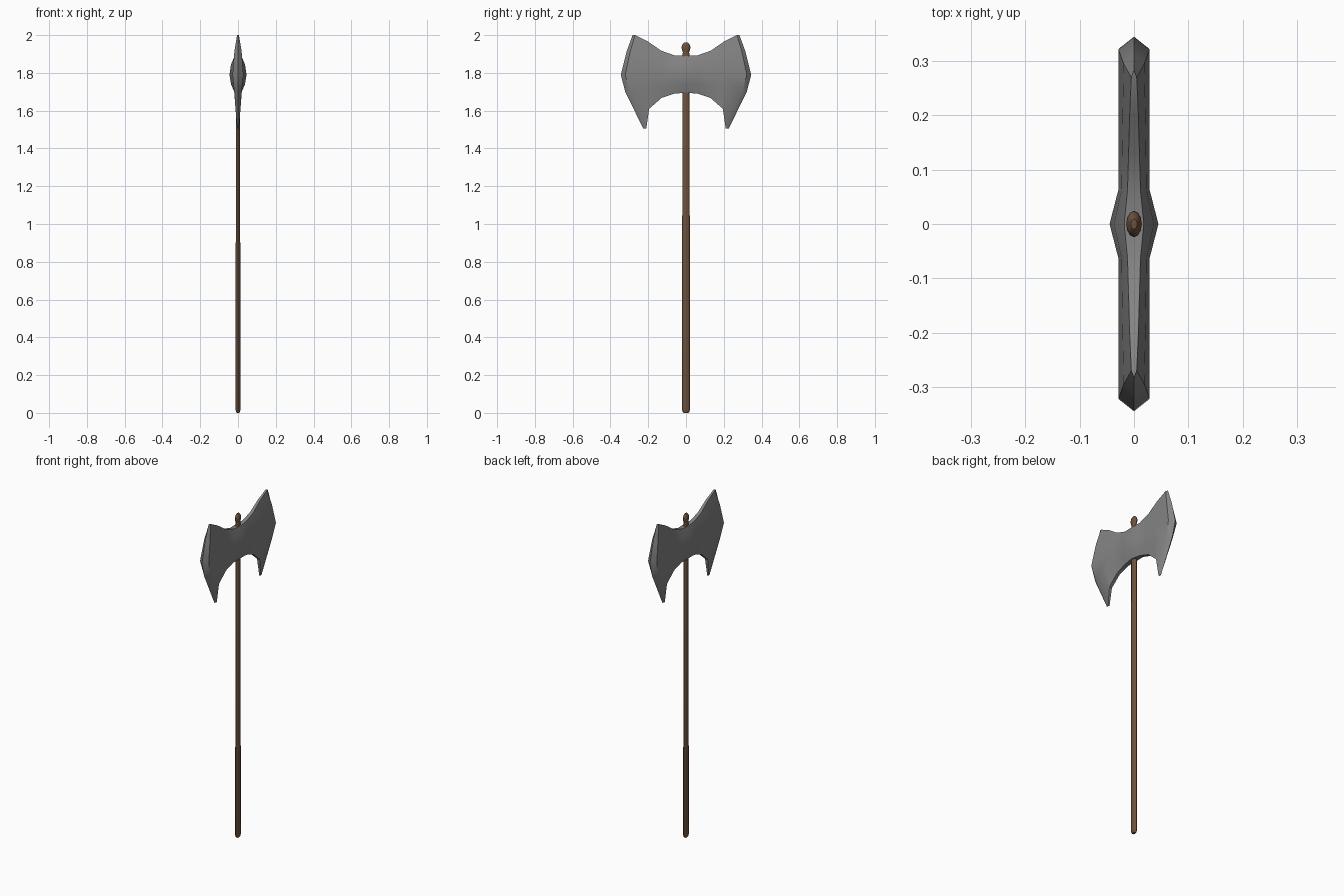
import bpy, bmesh, math

if "Cube" in bpy.data.objects:
    bpy.data.objects.remove(bpy.data.objects["Cube"])


def material(name, rgb):
    m = bpy.data.materials.new(name)
    m.diffuse_color = (*rgb, 1)
    m.use_nodes = True
    m.node_tree.nodes["Principled BSDF"].inputs["Base Color"].default_value = m.diffuse_color
    return m


def finish(bm, name, mat, angle):
    bmesh.ops.remove_doubles(bm, verts=bm.verts, dist=0.0005)
    bmesh.ops.recalc_face_normals(bm, faces=bm.faces)
    me = bpy.data.meshes.new(name)
    bm.to_mesh(me)
    bm.free()
    me.materials.append(mat)
    ob = bpy.data.objects.new(name, me)
    bpy.context.collection.objects.link(ob)
    bpy.ops.object.select_all(action='DESELECT')
    bpy.context.view_layer.objects.active = ob
    ob.select_set(True)
    bpy.ops.object.shade_smooth_by_angle(angle=math.radians(angle))
    return ob


steel = material("grey_steel", (0.23, 0.23, 0.23))
wood = material("brown_wood", (0.155, 0.085, 0.045))

# Double blade: columns from the centre outwards, five (y, z, half thickness) rows each
columns = [
    [(0, 1.89, .018), (0, 1.845, .037), (0, 1.79, .045), (0, 1.74, .037), (0, 1.695, .018)],
    [(.062, 1.893, .012), (.062, 1.845, .023), (.062, 1.79, .029), (.062, 1.74, .023), (.062, 1.69, .012)],
    [(.13, 1.917, .010), (.13, 1.86, .022), (.13, 1.79, .029), (.13, 1.73, .022), (.13, 1.667, .010)],
    [(.20, 1.965, .008), (.20, 1.88, .021), (.20, 1.79, .029), (.20, 1.71, .021), (.195, 1.61, .009)],
    [(.27, 2.0, .005), (.295, 1.915, .019), (.322, 1.79, .029), (.297, 1.70, .020), (.21, 1.505, .005)],
    [(.283, 2.0, 0), (.314, 1.915, 0), (.345, 1.79, 0), (.322, 1.70, 0), (.226, 1.505, 0)],
]
bm = bmesh.new()
for sy in (1, -1):
    grids = [[[bm.verts.new((sx * t, sy * y, z)) for y, z, t in col] for col in columns] for sx in (1, -1)]
    for g in grids:
        for a, b in zip(g, g[1:]):
            for i in range(4):
                bm.faces.new((a[i], a[i + 1], b[i + 1], b[i]))
    # Top and bottom rims joining both sides
    p, q = grids
    for row in (0, 4):
        for c in range(4):
            bm.faces.new((p[c][row], p[c + 1][row], q[c + 1][row], q[c][row]))
        bm.faces.new((p[4][row], p[5][row], q[4][row]))
        bmesh.ops.remove_doubles(bm, verts=[], dist=0.0001)
finish(bm, "double_axe_head", steel, 35)

# Oval handle with rounded foot and a small knob on top: (z, scale)
rings = [(0, .6), (.006, .85), (.016, 1), (1.90, .9), (1.908, .8), (1.918, .95),
         (1.935, 1.15), (1.952, .9), (1.962, .45)]
sides = 12
bm = bmesh.new()
loops = []
for z, s in rings:
    loops.append([bm.verts.new((.0125 * s * math.cos(2 * math.pi * i / sides),
                                .021 * s * math.sin(2 * math.pi * i / sides), z)) for i in range(sides)])
for a, b in zip(loops, loops[1:]):
    for i in range(sides):
        j = (i + 1) % sides
        bm.faces.new((a[i], a[j], b[j], b[i]))
bm.faces.new(loops[0])
bm.faces.new(loops[-1])
finish(bm, "handle", wood, 40)
